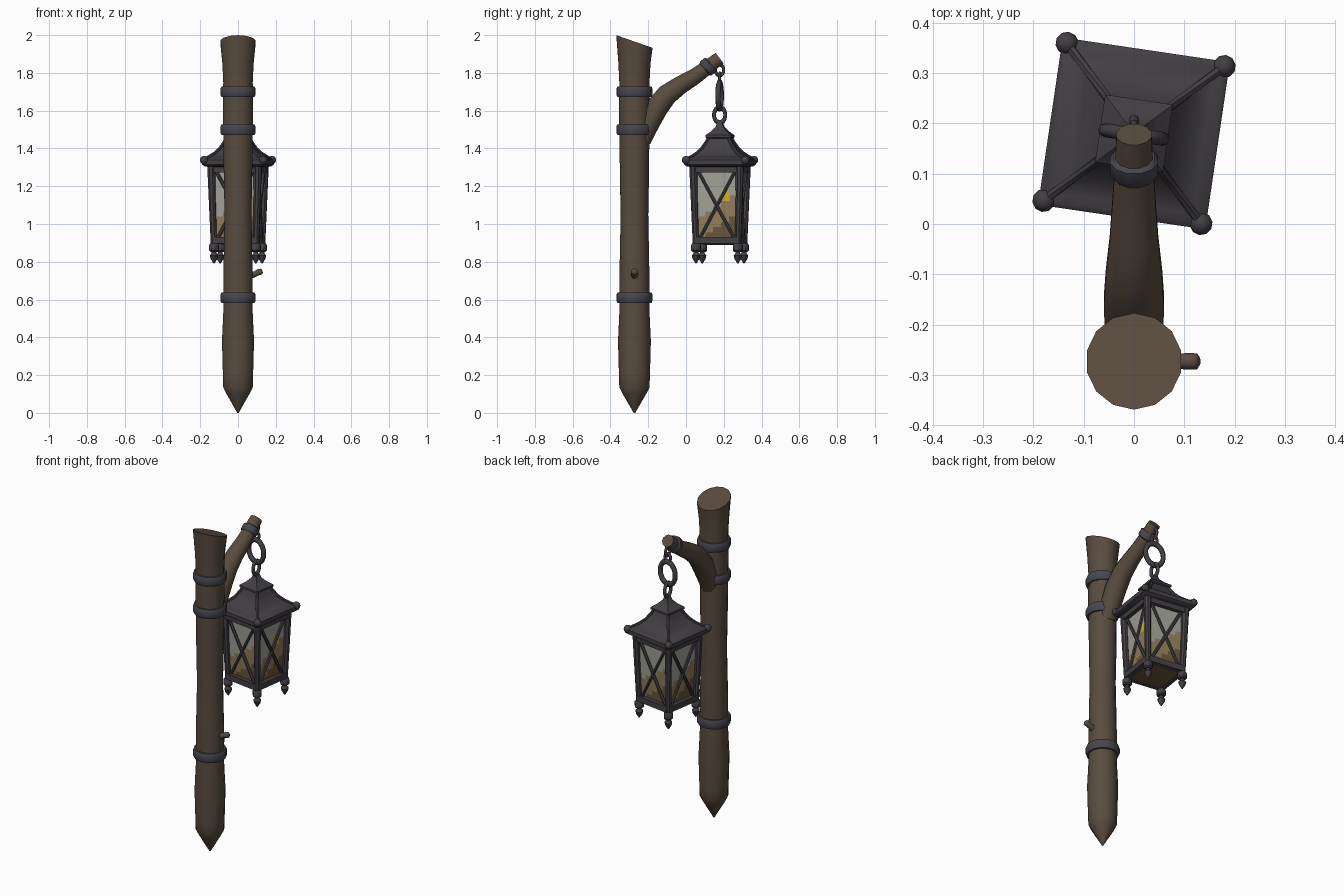
import bpy, bmesh, math
from mathutils import Vector, Matrix

if "Cube" in bpy.data.objects:
    bpy.data.objects.remove(bpy.data.objects["Cube"])


def material(name, rgb):
    m = bpy.data.materials.new(name)
    m.diffuse_color = (*rgb, 1)
    m.use_nodes = True
    m.node_tree.nodes["Principled BSDF"].inputs["Base Color"].default_value = m.diffuse_color
    return m


WOOD = material("brown wood", (0.10, 0.072, 0.05))
IRON = material("dark iron", (0.056, 0.05, 0.058))
BAND = material("blue grey iron", (0.064, 0.061, 0.076))
PALE = material("pale glass", (0.36, 0.36, 0.32))
TAN = material("amber glass", (0.29, 0.205, 0.10))
BROWN = material("dark amber glass", (0.14, 0.095, 0.042))
GLOW = material("yellow glow", (0.62, 0.45, 0.02))

# lantern frame: turned slightly clockwise under the arm
LAN = Matrix.Translation((0, 0.18, 0)) @ Matrix.Rotation(math.radians(-8.4), 4, 'Z')


def finish(name, bm, mats, M=None, smooth=40):
    bmesh.ops.recalc_face_normals(bm, faces=bm.faces)
    me = bpy.data.meshes.new(name)
    bm.to_mesh(me)
    bm.free()
    if M:
        me.transform(M)
    ob = bpy.data.objects.new(name, me)
    bpy.context.collection.objects.link(ob)
    for m in mats:
        me.materials.append(m)
    if smooth:
        bpy.ops.object.select_all(action='DESELECT')
        ob.select_set(True)
        bpy.context.view_layer.objects.active = ob
        bpy.ops.object.shade_smooth_by_angle(angle=math.radians(smooth))
    return ob


def skin(bm, rings):
    """Join equal rings of points into a capped skin."""
    vs = [[bm.verts.new(p) for p in r] for r in rings]
    n = len(vs[0])
    for a, b in zip(vs, vs[1:]):
        for i in range(n):
            bm.faces.new((a[i], a[(i + 1) % n], b[(i + 1) % n], b[i]))
    bm.faces.new(vs[0][::-1])
    bm.faces.new(vs[-1])


def lathe(bm, prof, n, x=0, y=0, slope=0):
    """Profile of (radius, z); for n=4 the radius is the half width."""
    k = math.sqrt(2) if n == 4 else 1
    rings = []
    for j, (r, z) in enumerate(prof):
        s = slope if j == len(prof) - 1 else 0
        ring = []
        for i in range(n):
            a = math.tau * (i + 0.5) / n
            dx, dy = r * k * math.cos(a), r * k * math.sin(a)
            ring.append((x + dx, y + dy, z - s * dy))
        rings.append(ring)
    skin(bm, rings)


def tube(bm, pts, radii, n=12):
    pts = [Vector(p) for p in pts]
    rings = []
    for i, p in enumerate(pts):
        t = (pts[min(i + 1, len(pts) - 1)] - pts[max(i - 1, 0)]).normalized()
        ref = Vector((1, 0, 0)) if abs(t.x) < 0.8 else Vector((0, 0, 1))
        u = t.cross(ref).normalized()
        v = t.cross(u)
        rings.append([p + radii[i] * (math.cos(math.tau * (k + .5) / n) * u + math.sin(math.tau * (k + .5) / n) * v)
                      for k in range(n)])
    skin(bm, rings)


def ball(bm, c, r):
    bmesh.ops.create_uvsphere(bm, u_segments=10, v_segments=6, radius=r, matrix=Matrix.Translation(c))


def link(name, c, R, r, rot, scale):
    bpy.ops.mesh.primitive_torus_add(location=c, rotation=rot, major_radius=R, minor_radius=r,
                                     major_segments=18, minor_segments=8)
    ob = bpy.context.object
    ob.name, ob.scale = name, scale
    ob.data.materials.append(IRON)
    bpy.ops.object.shade_smooth_by_angle(angle=math.radians(60))


# wooden post with pointed foot and slanted top
PY = -0.273
bm = bmesh.new()
lathe(bm, [(0.004, 0), (0.03, 0.045), (0.062, 0.1), (0.08, 0.135), (0.082, 0.2), (0.087, 0.38), (0.079, 0.55),
           (0.08, 0.7), (0.076, 0.9), (0.073, 1.05), (0.077, 1.25), (0.079, 1.45), (0.082, 1.6), (0.08, 1.75),
           (0.085, 1.85), (0.096, 1.966)], 14, 0, PY, 0.35)
finish("post", bm, [WOOD])

# iron bands round the post
for i, z in enumerate((0.61, 1.5, 1.7)):
    bm = bmesh.new()
    lathe(bm, [(0.07, z - 0.028), (0.09, z - 0.028), (0.096, z - 0.015), (0.096, z + 0.015),
               (0.09, z + 0.028), (0.07, z + 0.028)], 14, 0, PY)
    finish(f"post_band_{i + 1}", bm, [BAND])

# twig stub
bm = bmesh.new()
tube(bm, [(0.06, PY, 0.728), (0.09, PY, 0.735), (0.108, PY, 0.745), (0.124, PY, 0.748), (0.13, PY, 0.75)],
     [0.024, 0.016, 0.018, 0.017, 0.008], 8)
finish("twig_stub", bm, [WOOD], smooth=60)

# curved arm
bm = bmesh.new()
tube(bm, [(0, -0.235, 1.44), (0, -0.2, 1.53), (0, -0.155, 1.615), (0, -0.1, 1.685), (0, -0.03, 1.735),
          (0, 0.05, 1.783), (0, 0.12, 1.835), (0, 0.178, 1.878)],
     [0.05, 0.06, 0.062, 0.058, 0.05, 0.044, 0.039, 0.036])
finish("arm", bm, [WOOD])
bm = bmesh.new()
tube(bm, [(0, 0.098, 1.819), (0, 0.104, 1.824), (0, 0.128, 1.841), (0, 0.134, 1.846)],
     [0.042, 0.049, 0.049, 0.042])
finish("arm_band", bm, [BAND])

# chain
H = math.pi / 2
link("chain_hook", (0, 0.178, 1.815), 0.022, 0.008, (0, H, 0), (1.3, 1, 1))
link("chain_small_link", (0, 0.178, 1.775), 0.02, 0.008, (H, 0, 0), (1, 1.2, 1))
link("chain_ring", (0, 0.178, 1.68), 0.058, 0.014, (H, 0, -0.15), (1, 1.2, 1))
link("chain_lower_link", (0, 0.178, 1.577), 0.03, 0.01, (0, H, 0), (1.35, 1, 1))

# roof: eave rim, concave sides, cap
bm = bmesh.new()
lathe(bm, [(0.12, 1.3), (0.155, 1.305), (0.168, 1.315), (0.168, 1.34), (0.158, 1.348), (0.14, 1.353),
           (0.11, 1.373), (0.085, 1.4), (0.064, 1.435), (0.052, 1.47)], 4)
finish("roof", bm, [IRON], LAN, 30)
bm = bmesh.new()
lathe(bm, [(0.05, 1.448), (0.068, 1.458), (0.068, 1.47), (0.04, 1.492), (0.02, 1.515), (0.012, 1.54)], 4)
finish("roof_cap", bm, [IRON], LAN, 30)

CORNERS = [(1, 1), (-1, 1), (-1, -1), (1, -1)]
bm = bmesh.new()
for sx, sy in CORNERS:
    tube(bm, [(sx * h, sy * h, z) for h, z in ((0.155, 1.345), (0.138, 1.354), (0.11, 1.374), (0.085, 1.4),
                                               (0.064, 1.435), (0.052, 1.46))], [0.009] * 6, 6)
    ball(bm, (sx * 0.158, sy * 0.158, 1.338), 0.023)
finish("roof_hip_ribs", bm, [IRON], LAN)

# corner posts, feet and drop finials
BOT, TOP = 0.112, 0.124
bm = bmesh.new()
for sx, sy in CORNERS:
    tube(bm, [(sx * TOP, sy * TOP, 1.31), (sx * 0.121, sy * 0.121, 1.15), (sx * BOT, sy * BOT, 0.88)],
         [0.023, 0.019, 0.017], 8)
    lathe(bm, [(0.02, 0.853), (0.027, 0.86), (0.027, 0.888), (0.02, 0.897)], 8, sx * BOT, sy * BOT)
    lathe(bm, [(0.012, 0.858), (0.013, 0.846), (0.023, 0.832), (0.018, 0.815), (0.003, 0.791)], 8,
          sx * BOT, sy * BOT)
finish("lantern_posts", bm, [IRON], LAN)

# rails and cross bars, repeated on four sides
bm = bmesh.new()
for (ax, ay), (bx, by) in zip(CORNERS, CORNERS[1:] + CORNERS[:1]):
    for h, z, r in ((BOT, 0.914, 0.025), (TOP, 1.287, 0.022)):
        tube(bm, [(ax * h, ay * h, z), (bx * h, by * h, z)], [r, r], 4)
    for p, q in (((ax, ay), (bx, by)), ((bx, by), (ax, ay))):
        ends = []
        for (cx, cy), (ox, oy), h, z in ((p, q, BOT, 0.925), (q, p, TOP, 1.285)):
            ends.append((h * (cx if cx == ox else cx * 0.82), h * (cy if cy == oy else cy * 0.82), z))
        tube(bm, ends, [0.0095, 0.0095], 6)
finish("lantern_frame", bm, [IRON], LAN, 30)

# glass panes, coloured by height and sideways position
NU, NV = 10, 14
for s, side in enumerate(("front", "right", "back", "left")):
    bm = bmesh.new()
    grid = []
    for j in range(NV + 1):
        v = j / NV
        h = 0.104 + 0.012 * v
        grid.append([bm.verts.new(((2 * i / NU - 1) * h, -h, 0.9 + 0.39 * v)) for i in range(NU + 1)])
    for j in range(NV):
        for i in range(NU):
            f = bm.faces.new((grid[j][i], grid[j][i + 1], grid[j + 1][i + 1], grid[j + 1][i]))
            u, v = (i + .5) / NU, (j + .5) / NV
            t = v - 0.35 * (u - 0.5)
            f.material_index = 0 if t > 0.5 else 1 if t > 0.22 else 2
            if side == "right" and math.hypot((u - 0.72) * 0.6, v - 0.64) < 0.08:
                f.material_index = 3
    finish("glass_" + side, bm, [PALE, TAN, BROWN, GLOW], LAN @ Matrix.Rotation(s * H, 4, 'Z'), 0)

# lantern floor
bm = bmesh.new()
lathe(bm, [(0.07, 0.89), (0.1, 0.897), (0.108, 0.91)], 4)
finish("lantern_floor", bm, [BROWN], LAN)
